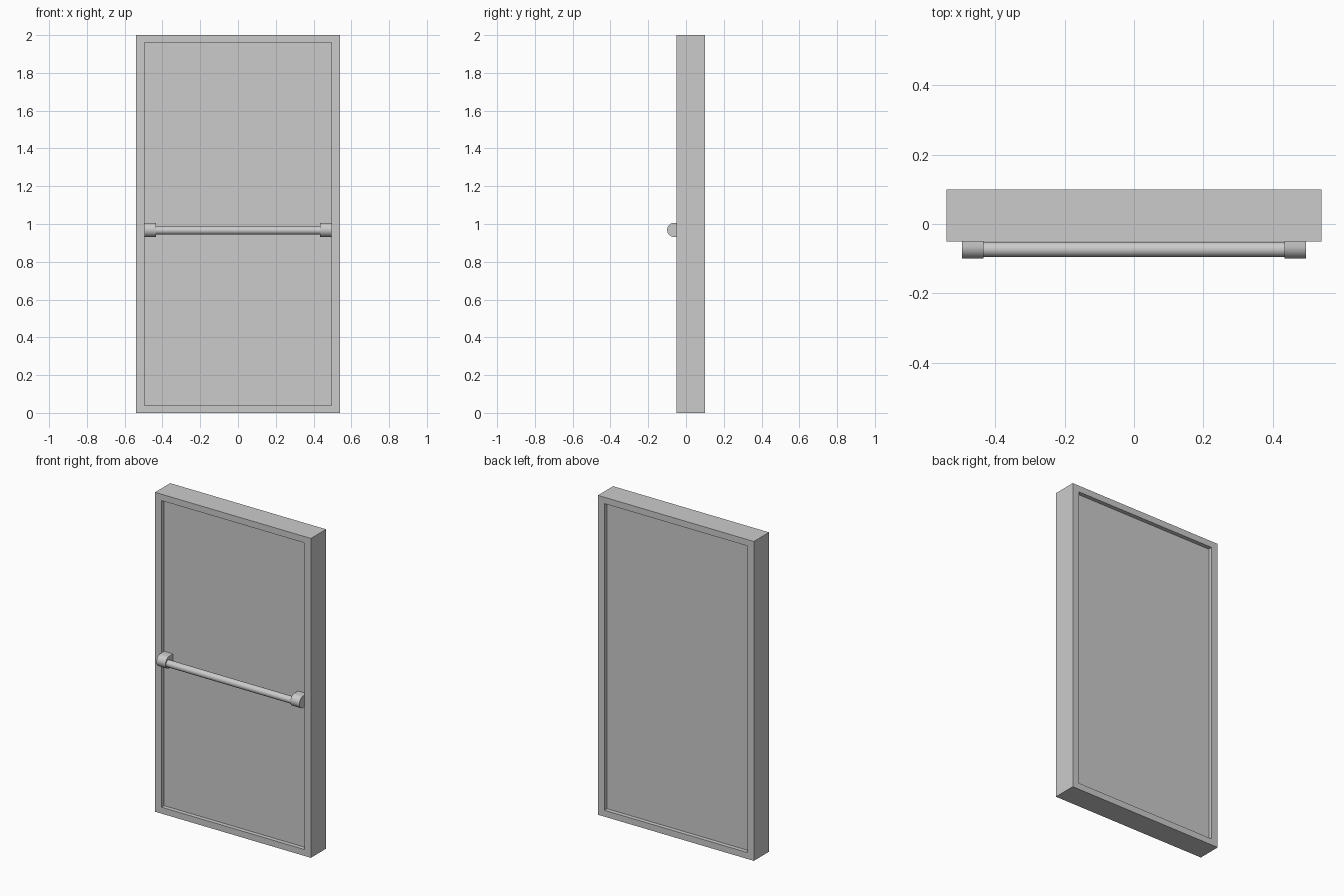
import bpy, bmesh, math

if "Cube" in bpy.data.objects:
    bpy.data.objects.remove(bpy.data.objects["Cube"])

W, H = 0.54, 2.0              # outer half width, height
IW, Z0, Z1 = 0.495, 0.04, 1.96  # opening half width, bottom, top
YF, YB = -0.05, 0.10          # frame front and back
PF, PB = -0.024, 0.074        # panel front and back


def new_object(name, bm, smooth=False):
    bmesh.ops.recalc_face_normals(bm, faces=bm.faces)
    mesh = bpy.data.meshes.new(name)
    bm.to_mesh(mesh)
    bm.free()
    obj = bpy.data.objects.new(name, mesh)
    bpy.context.collection.objects.link(obj)
    if smooth:
        bpy.ops.object.select_all(action='DESELECT')
        obj.select_set(True)
        bpy.context.view_layer.objects.active = obj
        bpy.ops.object.shade_smooth_by_angle(angle=math.radians(35))
    return obj


def extrude_x(name, profile, x0, x1):
    """Extrude a closed (y, z) profile along x with smooth rounded sides."""
    bm = bmesh.new()
    face = bm.faces.new([bm.verts.new((x0, y, z)) for y, z in profile])
    ext = bmesh.ops.extrude_face_region(bm, geom=[face])
    moved = [v for v in ext['geom'] if isinstance(v, bmesh.types.BMVert)]
    bmesh.ops.translate(bm, vec=(x1 - x0, 0, 0), verts=moved)
    return new_object(name, bm, smooth=True)


def arc(cy, cz, r, a0, a1, n):
    return [(cy + r * math.cos(a0 + (a1 - a0) * i / n),
             cz + r * math.sin(a0 + (a1 - a0) * i / n)) for i in range(n + 1)]


# door frame: mitred rectangular ring
bm = bmesh.new()
rings = []
for y, hw, lo, hi in ((YF, W, 0, H), (YF, IW, Z0, Z1), (YB, IW, Z0, Z1), (YB, W, 0, H)):
    rings.append([bm.verts.new((x, y, z))
                  for x, z in ((-hw, lo), (hw, lo), (hw, hi), (-hw, hi))])
for r in range(4):
    a, b = rings[r], rings[(r + 1) % 4]
    for i in range(4):
        j = (i + 1) % 4
        bm.faces.new((a[i], a[j], b[j], b[i]))
new_object("door_frame", bm)

# recessed door panel
bm = bmesh.new()
bmesh.ops.create_cube(bm, size=1)
for v in bm.verts:
    v.co = (v.co.x * 2 * IW, (PF + PB) / 2 + v.co.y * (PB - PF),
            (Z0 + Z1) / 2 + v.co.z * (Z1 - Z0))
new_object("door_panel", bm)

# push bar brackets: flat back on the panel, half-round front
R, BZ = 0.0375, 0.969
bracket = [(PF, BZ + R)] + arc(-0.1 + R, BZ, R, math.pi / 2, 1.5 * math.pi, 24) + [(PF, BZ - R)]
for side, x0 in (("left", -0.495), ("right", 0.433)):
    extrude_x("bar_bracket_" + side, bracket, x0, x0 + 0.062)

# push bar
extrude_x("push_bar", arc(-0.073, 0.966, 0.0215, 0, 2 * math.pi, 32)[:-1], -0.44, 0.44)
